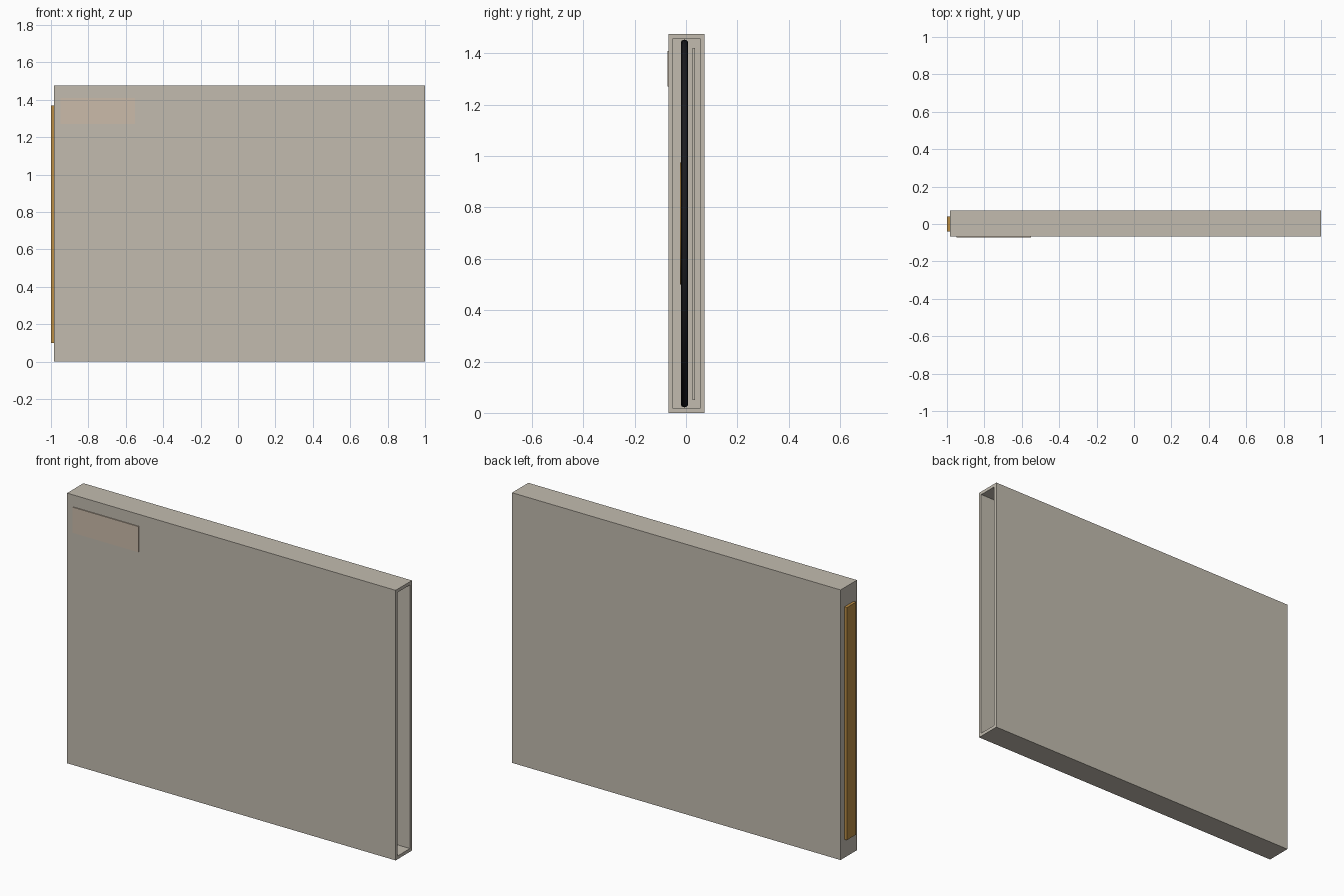
import bpy, bmesh, math
from mathutils import Matrix, Vector

if "Cube" in bpy.data.objects:
    bpy.data.objects.remove(bpy.data.objects["Cube"])


def material(name, color):
    m = bpy.data.materials.new(name)
    m.diffuse_color = (*color, 1)
    m.use_nodes = True
    m.node_tree.nodes["Principled BSDF"].inputs["Base Color"].default_value = m.diffuse_color
    return m


CARD = material("card", (0.54, 0.50, 0.43))
PAPER = material("paper", (0.60, 0.50, 0.40))
OCHRE = material("ochre", (0.50, 0.27, 0.06))
BLACK = material("black", (0.012, 0.012, 0.015))


def finish(name, bm, mat):
    bmesh.ops.recalc_face_normals(bm, faces=bm.faces)
    me = bpy.data.meshes.new(name)
    bm.to_mesh(me)
    bm.free()
    ob = bpy.data.objects.new(name, me)
    bpy.context.collection.objects.link(ob)
    me.materials.append(mat)
    return ob


def box_mesh(x, y, z):
    bm = bmesh.new()
    lo, hi = Vector((x[0], y[0], z[0])), Vector((x[1], y[1], z[1]))
    bmesh.ops.create_cube(bm, size=1, matrix=Matrix.Translation((lo + hi) / 2)
                          @ Matrix.Diagonal((*(hi - lo), 1)))
    return bm


def lathe(name, profile, mat, center, steps=96):
    """Spin (radius, y) points around the y axis through center."""
    bm = bmesh.new()
    vs = [bm.verts.new((r, y, 0)) for r, y in profile]
    edges = [bm.edges.new(p) for p in zip(vs, vs[1:])]
    bmesh.ops.spin(bm, geom=vs + edges, cent=(0, 0, 0), axis=(0, 1, 0),
                   angle=math.tau, steps=steps, use_merge=False)
    bmesh.ops.remove_doubles(bm, verts=bm.verts, dist=1e-5)
    bmesh.ops.translate(bm, verts=bm.verts, vec=center)
    ob = finish(name, bm, mat)
    bpy.ops.object.select_all(action='DESELECT')
    ob.select_set(True)
    bpy.context.view_layer.objects.active = ob
    bpy.ops.object.shade_smooth_by_angle(angle=math.radians(30))
    return ob


# Hollow sleeve, open on the +x side
WALL = 0.018
bm = box_mesh((-0.985, 1.0), (-0.068, 0.073), (0, 1.475))
bm.faces.ensure_lookup_table()
mouth = max(bm.faces, key=lambda f: f.calc_center_median().x)
bmesh.ops.inset_region(bm, faces=[mouth], thickness=WALL, use_even_offset=True)
pocket = bmesh.ops.extrude_face_region(bm, geom=[mouth])["geom"]
bmesh.ops.delete(bm, geom=[mouth], context='FACES_ONLY') if mouth.is_valid else None
for v in pocket:
    if isinstance(v, bmesh.types.BMVert):
        v.co.x = -0.985 + WALL
finish("sleeve", bm, CARD)

# Spine strip, front sticker and loose insert
finish("spine_strip", box_mesh((-1.0, -0.985), (-0.04, 0.04), (0.10, 1.37)), OCHRE)
finish("front_sticker", box_mesh((-0.95, -0.55), (-0.073, -0.067), (1.27, 1.41)), PAPER)
finish("insert_sheet", box_mesh((-0.90, 0.90), (0.026, 0.035), (0.05, 1.42)), CARD)

# Disc with rounded rim and its centre label
CENTER = (0.0, -0.006, 0.7375)
HOLE, R, H = 0.018, 0.716, 0.014
lathe("disc", [(HOLE, -H), (R - 0.01, -H), (R - 0.003, -H * 0.7), (R, 0),
               (R - 0.003, H * 0.7), (R - 0.01, H), (HOLE, H), (HOLE, -H)], BLACK, CENTER)
lathe("disc_label", [(HOLE, -0.013), (0.238, -0.013), (0.238, -0.018),
                     (HOLE, -0.018), (HOLE, -0.013)], OCHRE, CENTER, 64)
